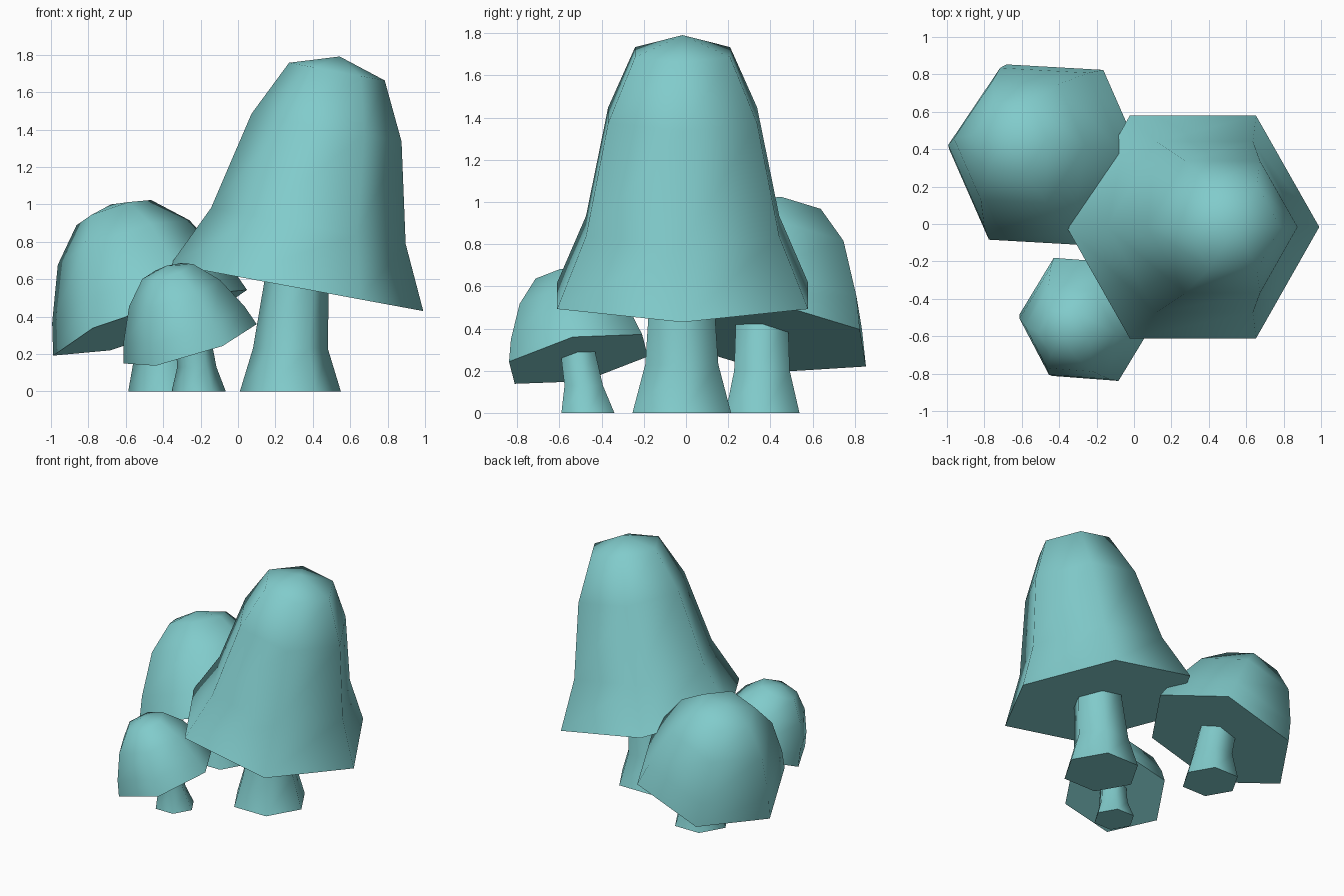
import bpy, bmesh, math
from mathutils import Vector

if "Cube" in bpy.data.objects:
    bpy.data.objects.remove(bpy.data.objects["Cube"])

teal = bpy.data.materials.new("teal")
teal.diffuse_color = (0.22, 0.6, 0.6, 1.0)
teal.use_nodes = True
teal.node_tree.nodes["Principled BSDF"].inputs["Base Color"].default_value = teal.diffuse_color
SIDES = 6


def lathe(name, rings):
    """Six-sided loft. Each ring: centre, radius, x direction, normal. Radius 0 closes to a point."""
    bm = bmesh.new()
    prev = None
    for centre, radius, u, n in rings:
        c, n = Vector(centre), Vector(n).normalized()
        u = Vector(u)
        u = (u - n * u.dot(n)).normalized()
        v = n.cross(u)
        if radius == 0:
            tip = bm.verts.new(c)
            for i in range(SIDES):
                bm.faces.new((prev[i], prev[(i + 1) % SIDES], tip))
            prev = None
            break
        ring = []
        for i in range(SIDES):
            a = 2 * math.pi * i / SIDES
            ring.append(bm.verts.new(c + radius * (u * math.cos(a) + v * math.sin(a))))
        if prev is None:
            bm.faces.new(ring[::-1])            # flat underside
        else:
            for i in range(SIDES):
                j = (i + 1) % SIDES
                bm.faces.new((prev[i], prev[j], ring[j], ring[i]))
        prev = ring
    if prev:
        bm.faces.new(prev)                      # flat top
    bmesh.ops.recalc_face_normals(bm, faces=bm.faces)
    mesh = bpy.data.meshes.new(name)
    bm.to_mesh(mesh)
    bm.free()
    mesh.materials.append(teal)
    obj = bpy.data.objects.new(name, mesh)
    bpy.context.collection.objects.link(obj)
    bpy.ops.object.select_all(action='DESELECT')
    obj.select_set(True)
    bpy.context.view_layer.objects.active = obj
    bpy.ops.object.shade_smooth_by_angle(angle=math.radians(70))
    return obj


def cap(name, centre, u, n, profile):
    """Tilted cap; profile holds (radius, height along the axis)."""
    c, axis = Vector(centre), Vector(n).normalized()
    lathe(name, [(c + axis * h, r, u, n) for r, h in profile])


def stem(name, rings):
    """Stem; rings hold (x, y, z, radius)."""
    lathe(name, [((x, y, z), r, (1, 0, 0), (0, 0, 1)) for x, y, z, r in rings])


# Tall bell mushroom
cap("large_cap", (0.315, -0.016, 0.555), (1, 0, -0.185), (0.185, 0, 1),
    [(0.687, 0), (0.529, 0.336), (0.408, 0.87), (0.26, 1.175), (0, 1.257)])
stem("large_stem", [(0.28, -0.02, 0, 0.27), (0.28, -0.02, 0.23, 0.20), (0.32, -0.02, 0.66, 0.167)])

# Round mushroom at the back
cap("medium_cap", (-0.47, 0.37, 0.3675), (0.52, -0.03, 0.172), (-0.33, 0.16, 1),
    [(0.548, 0), (0.498, 0.17), (0.372, 0.457), (0.211, 0.627), (0, 0.674)])
stem("medium_stem", [(-0.385, 0.363, 0, 0.202), (-0.40, 0.36, 0.2, 0.152), (-0.46, 0.36, 0.46, 0.142)])

# Small mushroom at the front
cap("small_cap", (-0.256, -0.51, 0.255), (0.357, -0.027, 0.105), (-0.31, -0.2, 1),
    [(0.372, 0), (0.338, 0.112), (0.254, 0.288), (0.142, 0.412), (0, 0.444)])
stem("small_stem", [(-0.21, -0.465, 0, 0.145), (-0.22, -0.485, 0.13, 0.105), (-0.245, -0.518, 0.32, 0.093)])
